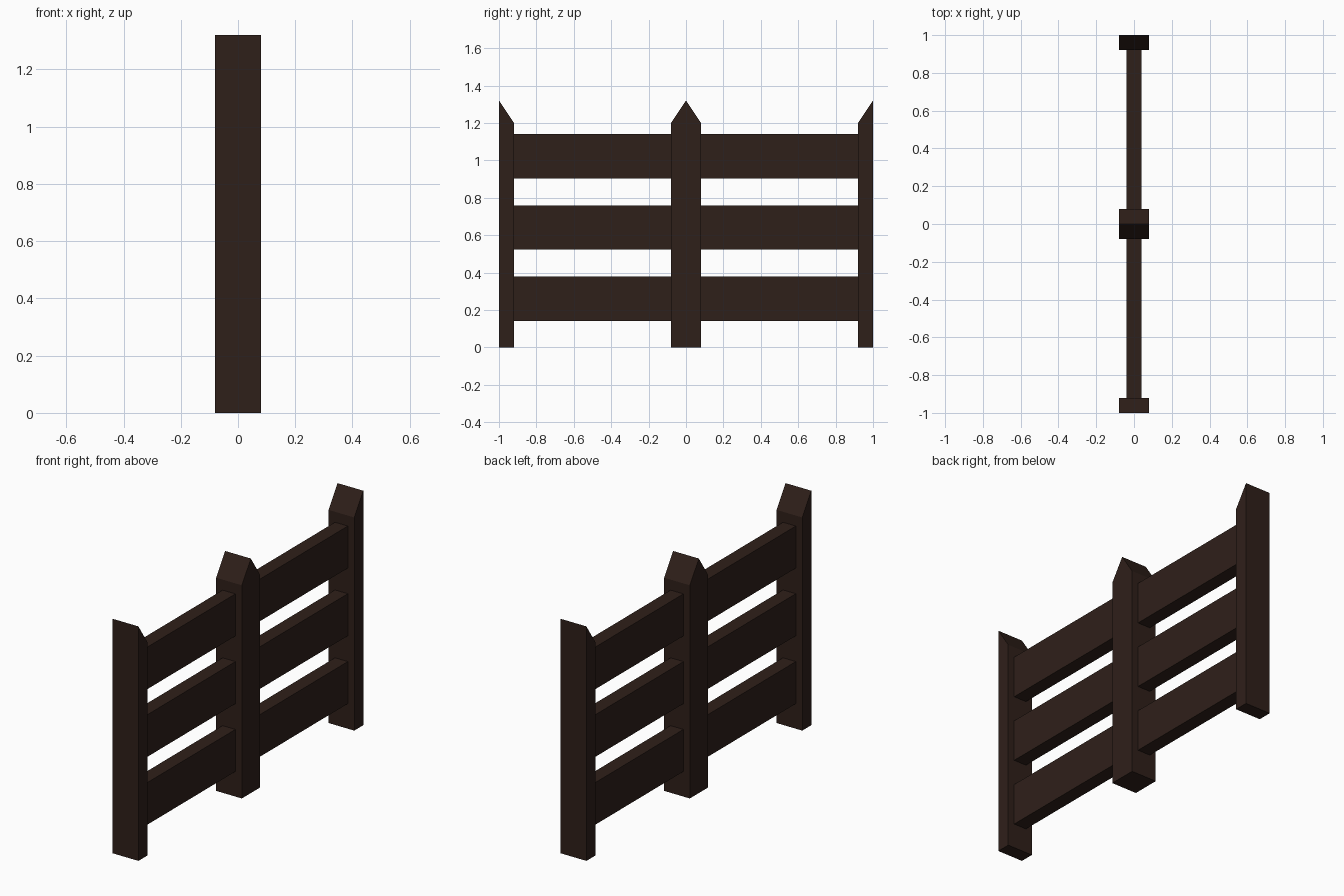
import bpy, bmesh

if "Cube" in bpy.data.objects:
    bpy.data.objects.remove(bpy.data.objects["Cube"])

wood = bpy.data.materials.new("dark_wood")
wood.diffuse_color = (0.028, 0.014, 0.010, 1)
wood.use_nodes = True
wood.node_tree.nodes["Principled BSDF"].inputs["Base Color"].default_value = wood.diffuse_color


def prism(name, profile, half_width):
    """Extrude a closed (y, z) profile along x, centred on x = 0."""
    bm = bmesh.new()
    face = bm.faces.new([bm.verts.new((-half_width, y, z)) for y, z in profile])
    out = bmesh.ops.extrude_face_region(bm, geom=[face])
    moved = [v for v in out["geom"] if isinstance(v, bmesh.types.BMVert)]
    bmesh.ops.translate(bm, verts=moved, vec=(2 * half_width, 0, 0))
    bmesh.ops.recalc_face_normals(bm, faces=bm.faces)
    mesh = bpy.data.meshes.new(name)
    bm.to_mesh(mesh)
    bm.free()
    mesh.materials.append(wood)
    obj = bpy.data.objects.new(name, mesh)
    bpy.context.collection.objects.link(obj)
    return obj


POST, RAIL = 0.08, 0.04      # half thicknesses
SHOULDER, PEAK = 1.20, 1.32  # post heights

# Full middle post with a pointed top
prism("middle_post", [(-POST, 0), (POST, 0), (POST, SHOULDER),
                      (0, PEAK), (-POST, SHOULDER)], POST)

for side, label in ((-1, "front"), (1, "back")):
    # Half post at the end, so sections tile together
    inner = side * (1 - POST)
    prism(f"{label}_half_post", [(side, 0), (inner, 0),
                                 (inner, SHOULDER), (side, PEAK)], POST)
    # Three rails between the posts
    start = side * POST
    for level, z in zip(("lower", "centre", "upper"), (0.141, 0.523, 0.904)):
        prism(f"{label}_{level}_rail", [(start, z), (inner, z),
                                        (inner, z + 0.237), (start, z + 0.237)], RAIL)
